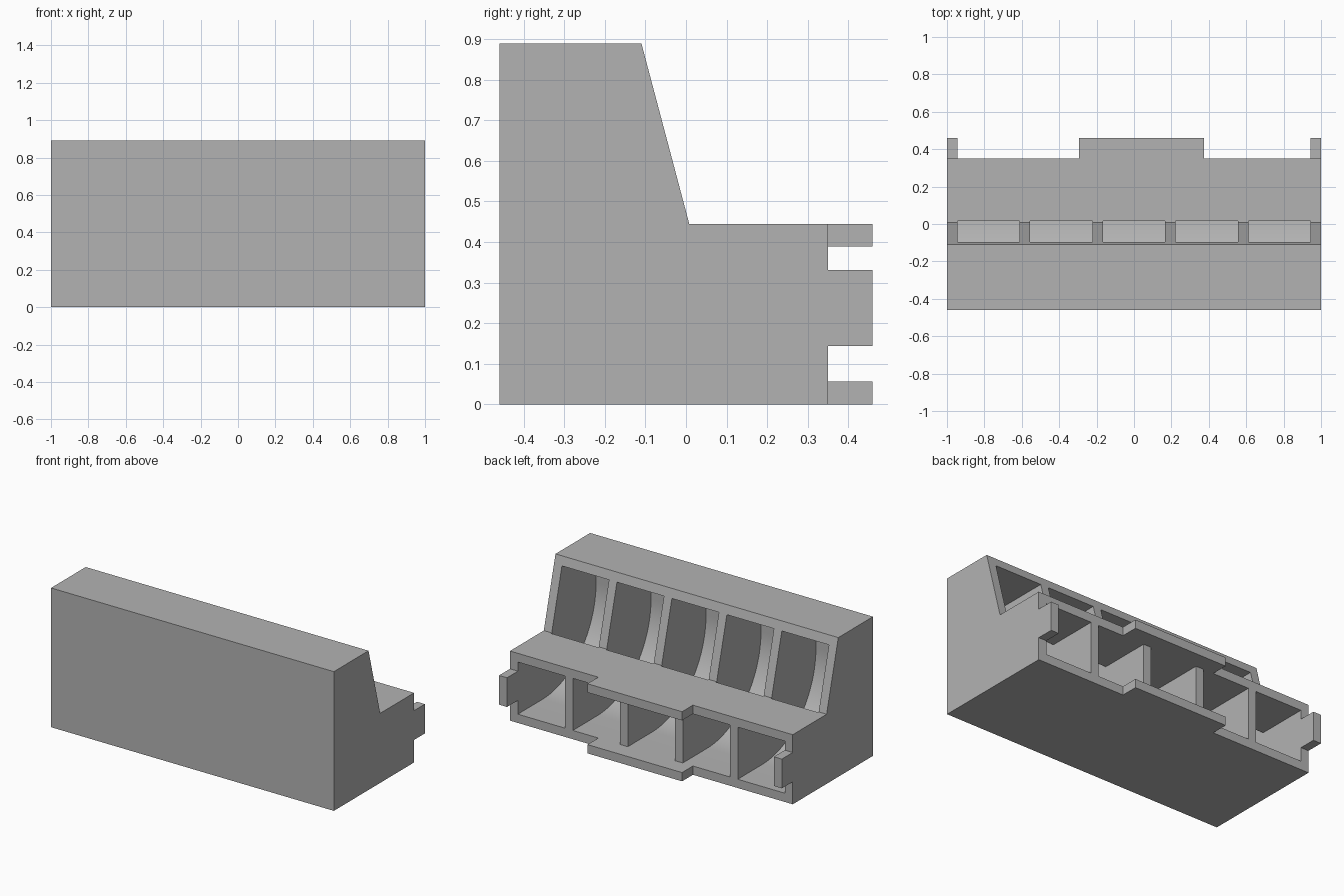
import bpy
import bmesh
import math

cube = bpy.data.objects.get("Cube")
if cube:
    bpy.data.objects.remove(cube, do_unlink=True)

WALL = 0.056
BACK = 0.35
DEPTH = 0.46
LEDGE = 0.445
TOP = 0.89

grey = bpy.data.materials.new("plain grey")
grey.use_nodes = True
grey.diffuse_color = (0.45, 0.45, 0.45, 1)
grey.node_tree.nodes["Principled BSDF"].inputs["Base Color"].default_value = (0.45, 0.45, 0.45, 1)


def prisms(name, profile, spans):
    """Extrude a (y, z) profile along x over each span."""
    bm = bmesh.new()
    for x0, x1 in spans:
        a = [bm.verts.new((x0, y, z)) for y, z in profile]
        b = [bm.verts.new((x1, y, z)) for y, z in profile]
        bm.faces.new(a)
        bm.faces.new(b[::-1])
        for i in range(len(a)):
            j = (i + 1) % len(a)
            bm.faces.new((a[i], b[i], b[j], a[j]))
    bmesh.ops.recalc_face_normals(bm, faces=bm.faces)
    mesh = bpy.data.meshes.new(name)
    bm.to_mesh(mesh)
    bm.free()
    mesh.materials.append(grey)
    obj = bpy.data.objects.new(name, mesh)
    bpy.context.collection.objects.link(obj)
    return obj


def tab(name, x0, x1, z0, z1):
    return prisms(name, [(BACK, z0), (DEPTH, z0), (DEPTH, z1), (BACK, z1)], [(x0, x1)])


# Stepped body with a sloped upper face
body = prisms("dispenser_body", [(-DEPTH, 0), (BACK, 0), (BACK, LEDGE), (0.008, LEDGE),
                                 (-0.11, TOP), (-DEPTH, TOP)], [(-1, 1)])

# Five chutes: opening in the slope, curved floor, outlet at the back
radius, lip, inner = 0.54, 0.016, -0.44
arc = []
for i in range(25):
    t = math.pi / 2 * i / 24
    arc.append((inner + radius * (1 - math.sin(t)), WALL + radius * (1 - math.cos(t))))
chute = [(0.6, WALL)] + arc + [(inner, TOP - WALL), (lip, TOP - WALL),
                               (lip, LEDGE - WALL), (0.6, LEDGE - WALL)]
pitch, half = 0.3888, 0.1664
cutter = prisms("chute_cutter", chute,
                [(i * pitch - half, i * pitch + half) for i in range(-2, 3)])
cutter.hide_render = True

mod = body.modifiers.new("chutes", "BOOLEAN")
mod.operation = "DIFFERENCE"
mod.solver = "EXACT"
mod.object = cutter
bpy.ops.object.select_all(action="DESELECT")
bpy.context.view_layer.objects.active = body
body.select_set(True)
bpy.ops.object.modifier_apply(modifier=mod.name)
bpy.data.objects.remove(cutter, do_unlink=True)
bpy.ops.object.shade_smooth_by_angle(angle=math.radians(20))

# Locating tabs on the back
tab("upper_tab", -0.294, 0.375, LEDGE - WALL, LEDGE)
tab("lower_tab", -0.294, 0.375, 0, WALL)
for side, name in ((1, "left_tab"), (-1, "right_tab")):
    x0, x1 = sorted((side * (1 - WALL), side))
    tab(name, x0, x1, 0.144, 0.331)
